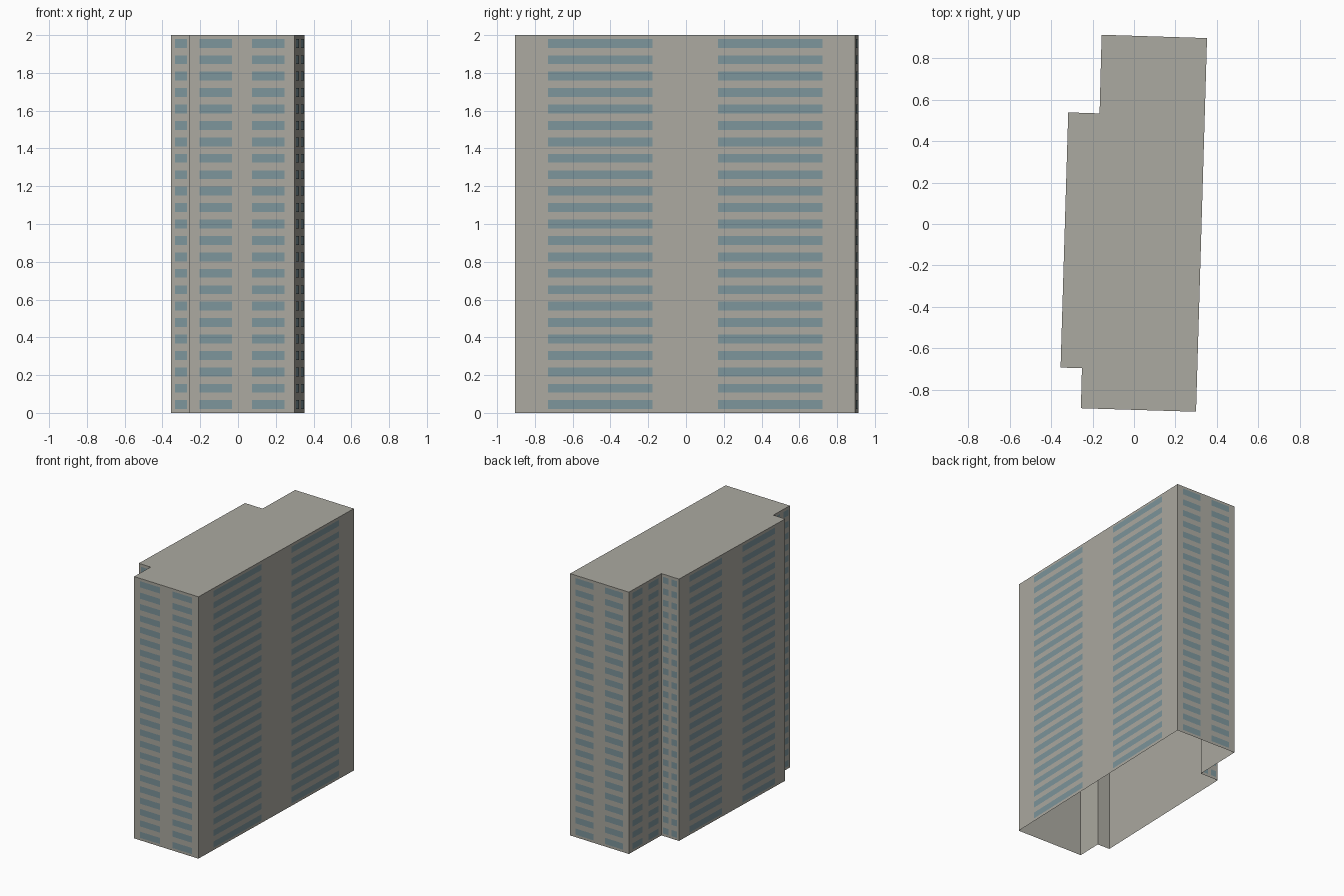
import bpy
import bmesh
from mathutils import Vector

cube = bpy.data.objects.get("Cube")
if cube:
    bpy.data.objects.remove(cube, do_unlink=True)

HEIGHT = 2.0
FLOORS = 23
BAND = 0.047        # window height
FILL = 0.615        # share of each bay that is glass
PROUD = 0.002       # glass stands just off the wall

# Footprint, counter-clockwise from the back left corner
FOOTPRINT = [Vector((x, y, 0)) for x, y in (
    (0.352, 0.896), (-0.156, 0.912), (-0.166, 0.533), (-0.317, 0.538),
    (-0.354, -0.692), (-0.251, -0.695), (-0.256, -0.888), (0.299, -0.905))]
UP = Vector((0, 0, 1))


def material(name, colour):
    mat = bpy.data.materials.new(name)
    mat.use_nodes = True
    mat.diffuse_color = (*colour, 1)
    mat.node_tree.nodes["Principled BSDF"].inputs["Base Color"].default_value = (*colour, 1)
    return mat


def add_object(name, bm, mat):
    mesh = bpy.data.meshes.new(name)
    bm.to_mesh(mesh)
    bm.free()
    mesh.materials.append(mat)
    obj = bpy.data.objects.new(name, mesh)
    bpy.context.collection.objects.link(obj)
    return obj


concrete = material("warm_grey_concrete", (0.41, 0.40, 0.355))
glass = material("blue_grey_glass", (0.205, 0.30, 0.33))

# Tower shell: walls and roof, open underneath
bm = bmesh.new()
low = [bm.verts.new(p) for p in FOOTPRINT]
high = [bm.verts.new(p + UP * HEIGHT) for p in FOOTPRINT]
count = len(FOOTPRINT)
for i in range(count):
    j = (i + 1) % count
    bm.faces.new((low[i], low[j], high[j], high[i]))
bm.faces.new(high)
add_object("tower_shell", bm, concrete)

# Window bands: one or two bays on every wall, repeated on every floor
bm = bmesh.new()
storey = HEIGHT / FLOORS
for i in range(count):
    start, end = FOOTPRINT[i], FOOTPRINT[(i + 1) % count]
    run = end - start
    outward = run.cross(UP).normalized() * PROUD
    bays = 1 if run.length < 0.13 else 2
    half = FILL / bays / 2
    for bay in range(bays):
        middle = (bay + 0.5) / bays
        left = start + run * (middle - half) + outward
        right = start + run * (middle + half) + outward
        for floor in range(FLOORS):
            sill = UP * ((floor + 0.5) * storey - BAND / 2)
            head = sill + UP * BAND
            bm.faces.new([bm.verts.new(p) for p in
                          (left + sill, right + sill, right + head, left + head)])
add_object("window_bands", bm, glass)
